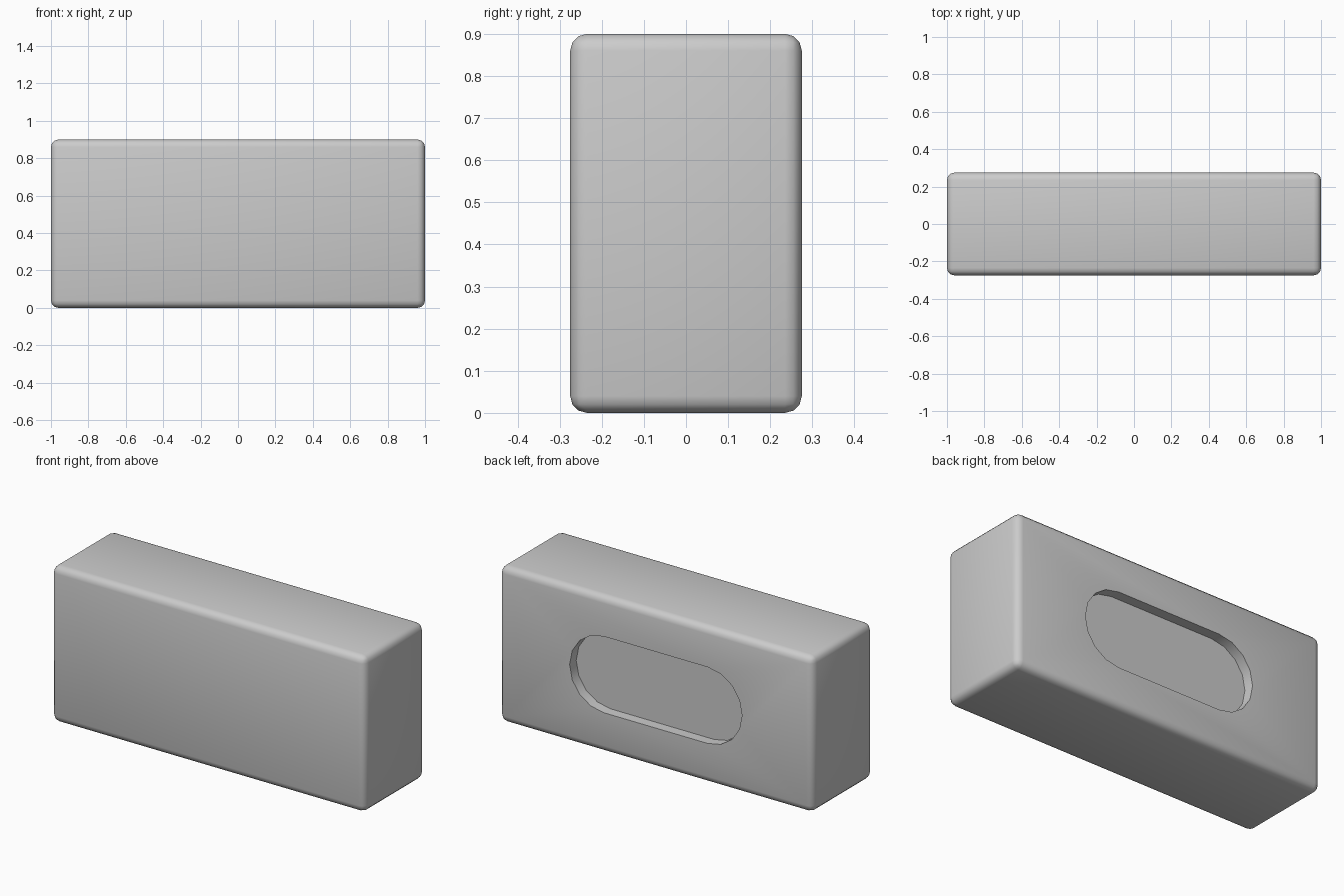
import bpy, bmesh
from math import sin, cos, pi, radians

if "Cube" in bpy.data.objects:
    bpy.data.objects.remove(bpy.data.objects["Cube"])

W, D, H = 2.0, 0.55, 0.9
SLOT_R, SLOT_HALF, SLOT_DEPTH = 0.22, 0.33, 0.06


def make_object(name, bm):
    bmesh.ops.recalc_face_normals(bm, faces=bm.faces)
    mesh = bpy.data.meshes.new(name)
    bm.to_mesh(mesh)
    bm.free()
    obj = bpy.data.objects.new(name, mesh)
    bpy.context.collection.objects.link(obj)
    return obj


# Rounded block
bm = bmesh.new()
bmesh.ops.create_cube(bm, size=1)
for v in bm.verts:
    v.co = (v.co.x * W, v.co.y * D, (v.co.z + 0.5) * H)
bmesh.ops.bevel(bm, geom=bm.edges[:], offset=0.04, segments=3,
                profile=0.5, affect='EDGES')
body = make_object("body", bm)

# Stadium-shaped cutter for the recess in the back face
bm = bmesh.new()
outline = []
for side in (1, -1):
    for i in range(9):
        a = -pi / 2 + pi * i / 8
        outline.append(bm.verts.new((side * (SLOT_HALF + SLOT_R * cos(a)),
                                     D / 2 - SLOT_DEPTH,
                                     H / 2 + side * SLOT_R * sin(a))))
face = bm.faces.new(outline)
ext = bmesh.ops.extrude_face_region(bm, geom=[face], use_keep_orig=True)
bmesh.ops.translate(bm, vec=(0, 0.2, 0),
                    verts=[g for g in ext["geom"] if isinstance(g, bmesh.types.BMVert)])
cutter = make_object("recess_cutter", bm)
cutter.hide_render = True

# Cut the recess
mod = body.modifiers.new("recess", 'BOOLEAN')
mod.operation = 'DIFFERENCE'
mod.solver = 'EXACT'
mod.object = cutter
bpy.context.view_layer.objects.active = body
body.select_set(True)
bpy.ops.object.modifier_apply(modifier=mod.name)
bpy.data.objects.remove(cutter)

# Smooth the rounded edges, keep the recess rim sharp
bpy.ops.object.shade_smooth_by_angle(angle=radians(35))
